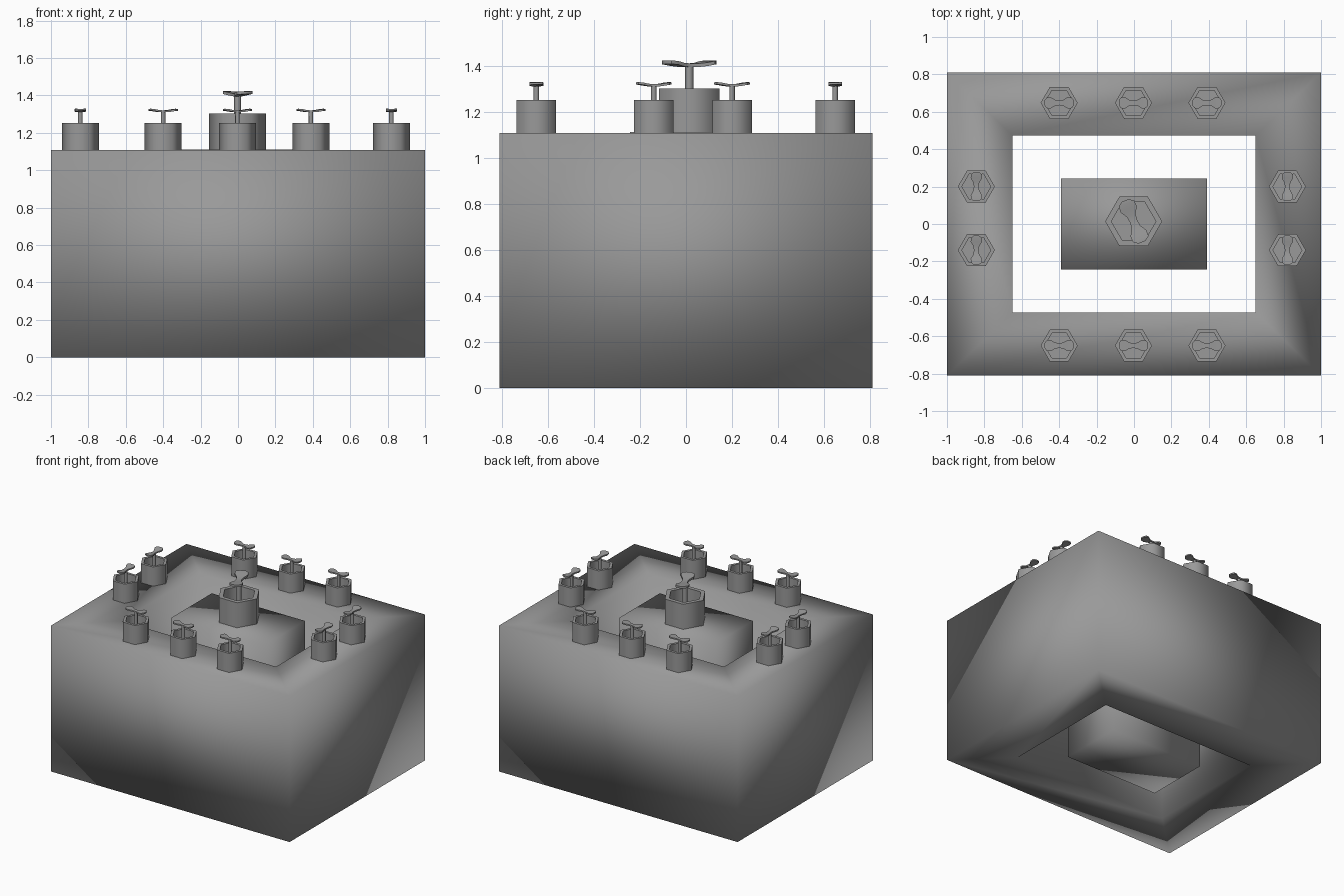
import bpy, bmesh
from math import radians, cos, sin, pi
from mathutils import Matrix

if "Cube" in bpy.data.objects:
    bpy.data.objects.remove(bpy.data.objects["Cube"])

dark = bpy.data.materials.new("dark_grey")
dark.diffuse_color = (0.32, 0.32, 0.32, 1)
dark.use_nodes = True
dark.node_tree.nodes["Principled BSDF"].inputs["Base Color"].default_value = dark.diffuse_color


def finish(bm, name, angle=None, matrix=None):
    if matrix:
        bm.transform(matrix)
    bmesh.ops.recalc_face_normals(bm, faces=bm.faces[:])
    mesh = bpy.data.meshes.new(name)
    bm.to_mesh(mesh)
    bm.free()
    mesh.materials.append(dark)
    obj = bpy.data.objects.new(name, mesh)
    bpy.context.collection.objects.link(obj)
    bpy.context.view_layer.objects.active = obj
    bpy.ops.object.select_all(action='DESELECT')
    obj.select_set(True)
    if angle:
        bpy.ops.object.shade_smooth_by_angle(angle=radians(angle))
    else:
        bpy.ops.object.shade_smooth()
    return obj


def loft(bm, loops, cap=False, closed=False):
    """Bridge successive vertex loops; optionally cap or close the stack."""
    rings = [[bm.verts.new(p) for p in loop] for loop in loops]
    pairs = list(zip(rings, rings[1:]))
    if closed:
        pairs.append((rings[-1], rings[0]))
    for a, b in pairs:
        for i in range(len(a)):
            j = (i + 1) % len(a)
            bm.faces.new((a[i], a[j], b[j], b[i]))
    if cap:
        bm.faces.new(rings[0][::-1])
        bm.faces.new(rings[-1])


def rect(x, y, z):
    return [(-x, -y, z), (x, -y, z), (x, y, z), (-x, y, z)]


def polygon(n, r, z):
    return [(r * cos(2 * pi * i / n), r * sin(2 * pi * i / n), z) for i in range(n)]


def fan(name, x, y, z, turn, size=1.0, height=0.145, top=0.208):
    place = Matrix.Translation((x, y, z))
    # hexagonal open housing
    bm = bmesh.new()
    r = 0.099 * size
    loft(bm, [polygon(6, r, 0), polygon(6, r, height),
              polygon(6, r * 0.78, height), polygon(6, r * 0.78, height * 0.45)], cap=True)
    finish(bm, name + "_housing", 65, place)
    # shaft
    bm = bmesh.new()
    s = 0.012 * size
    loft(bm, [polygon(8, s, height * 0.4), polygon(8, s, top)], cap=True)
    finish(bm, name + "_shaft", 50, place)
    # two-bladed propeller, lobes widening and rising outward
    bm = bmesh.new()
    t = 0.005 * size
    stations = [(0.0, 0.013, 0.0, 0.0), (0.022, 0.016, 0.001, 0.001),
                (0.045, 0.030, 0.005, 0.002), (0.066, 0.029, 0.008, 0.001),
                (0.078, 0.013, 0.008, 0.0)]
    full = [(-d, w, h, -p) for d, w, h, p in stations[:0:-1]] + stations
    sections = []
    for d, w, h, p in full:
        d, w, h, p = (v * size for v in (d, w, h, p))
        sections.append([(d, -w, top + h - t - p), (d, w, top + h - t + p),
                         (d, w, top + h + t + p), (d, -w, top + h + t - p)])
    loft(bm, sections, cap=True)
    finish(bm, name + "_blades", 50, place @ Matrix.Rotation(radians(turn), 4, 'Z'))


# hollow outer block around an open courtyard
bm = bmesh.new()
loft(bm, [rect(1, 0.81, 0), rect(1, 0.81, 1.107),
          rect(0.65, 0.473, 1.107), rect(0.65, 0.473, 0)], closed=True)
finish(bm, "outer_block")

# central block
bm = bmesh.new()
loft(bm, [rect(0.39, 0.243, 0), rect(0.39, 0.243, 1.112)], cap=True)
finish(bm, "central_block")

# fans along front and back
for side, y in (("front", -0.65), ("back", 0.648)):
    for i, x in enumerate((-0.4, -0.003, 0.39)):
        fan(f"{side}_fan_{i + 1}", x, y, 1.107, 0)

# fans along left and right
for side, x in (("left", -0.843), ("right", 0.82)):
    for i, y in enumerate((-0.14, 0.2)):
        fan(f"{side}_fan_{i + 1}", x, y, 1.107, 90)

# large central fan
fan("central_fan", -0.002, 0.014, 1.112, 112, 1.54, 0.19, 0.29)
